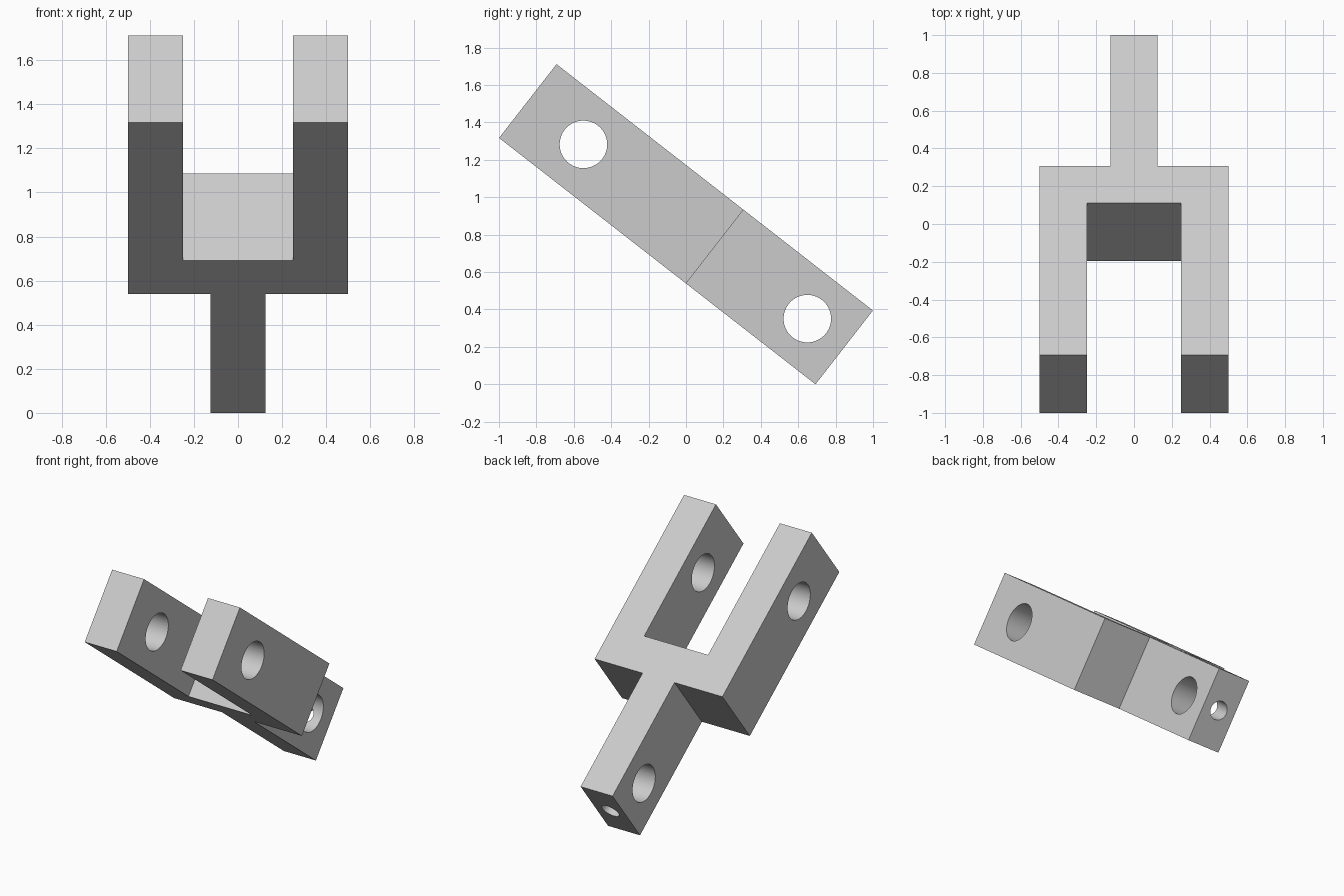
import bpy, bmesh, math
from mathutils import Matrix, Vector

cube = bpy.data.objects.get("Cube")
if cube:
    bpy.data.objects.remove(cube, do_unlink=True)

LENGTH, THICK = 2.144, 0.5
TIP, TAIL = -LENGTH / 2, LENGTH / 2
SHOULDER = TAIL - 0.877
CROTCH = SHOULDER - 0.25
TILT = math.radians(-37.9)

grey = bpy.data.materials.new("plain_grey")
grey.use_nodes = True
grey.diffuse_color = (0.6, 0.6, 0.6, 1)
grey.node_tree.nodes["Principled BSDF"].inputs["Base Color"].default_value = (0.6, 0.6, 0.6, 1)


def make_object(name, bm):
    bmesh.ops.recalc_face_normals(bm, faces=bm.faces)
    mesh = bpy.data.meshes.new(name)
    bm.to_mesh(mesh)
    bm.free()
    mesh.materials.append(grey)
    obj = bpy.data.objects.new(name, mesh)
    bpy.context.collection.objects.link(obj)
    return obj


def drill(target, name, radius, depth, centre, turn):
    """Cut a round hole with a cylinder, then discard the cutter."""
    bm = bmesh.new()
    bmesh.ops.create_cone(bm, cap_ends=True, segments=64, radius1=radius,
                          radius2=radius, depth=depth,
                          matrix=Matrix.Translation(centre) @ turn)
    cutter = make_object(name, bm)
    cutter.hide_render = True
    mod = target.modifiers.new(name, "BOOLEAN")
    mod.operation, mod.solver, mod.object = "DIFFERENCE", "EXACT", cutter
    bpy.context.view_layer.objects.active = target
    bpy.ops.object.modifier_apply(modifier=name)
    bpy.data.objects.remove(cutter, do_unlink=True)


# Forked link: half outline mirrored across the centre, then extruded
half = [(0.25, CROTCH), (0.25, TIP), (0.5, TIP), (0.5, SHOULDER),
        (0.125, SHOULDER), (0.125, TAIL)]
outline = half + [(-x, y) for x, y in reversed(half)]
bm = bmesh.new()
face = bm.faces.new([bm.verts.new((x, y, -THICK / 2)) for x, y in outline])
top = bmesh.ops.extrude_face_region(bm, geom=[face])
bmesh.ops.translate(bm, vec=Vector((0, 0, THICK)),
                    verts=[v for v in top["geom"] if isinstance(v, bmesh.types.BMVert)])
link = make_object("forked_link", bm)

# Pin holes across the prongs and tail, and a small hole in the tail end
across = Matrix.Rotation(math.pi / 2, 4, "Y")
along = Matrix.Rotation(math.pi / 2, 4, "X")
drill(link, "prong_pin_hole", 0.127, 2, (0, TIP + 0.377, 0), across)
drill(link, "tail_pin_hole", 0.127, 2, (0, TAIL - 0.25, 0), across)
drill(link, "tail_end_hole", 0.0625, 0.5, (0, TAIL, 0), along)

# Tilt so the prongs rise toward the front, and rest on the ground
link.data.transform(Matrix.Rotation(TILT, 4, "X"))
lowest = min(v.co.z for v in link.data.vertices)
link.data.transform(Matrix.Translation((0, 0, -lowest)))

# Smooth hole walls with crisp edges
bpy.ops.object.select_all(action="DESELECT")
link.select_set(True)
bpy.context.view_layer.objects.active = link
bpy.ops.object.shade_smooth_by_angle(angle=math.radians(30))
